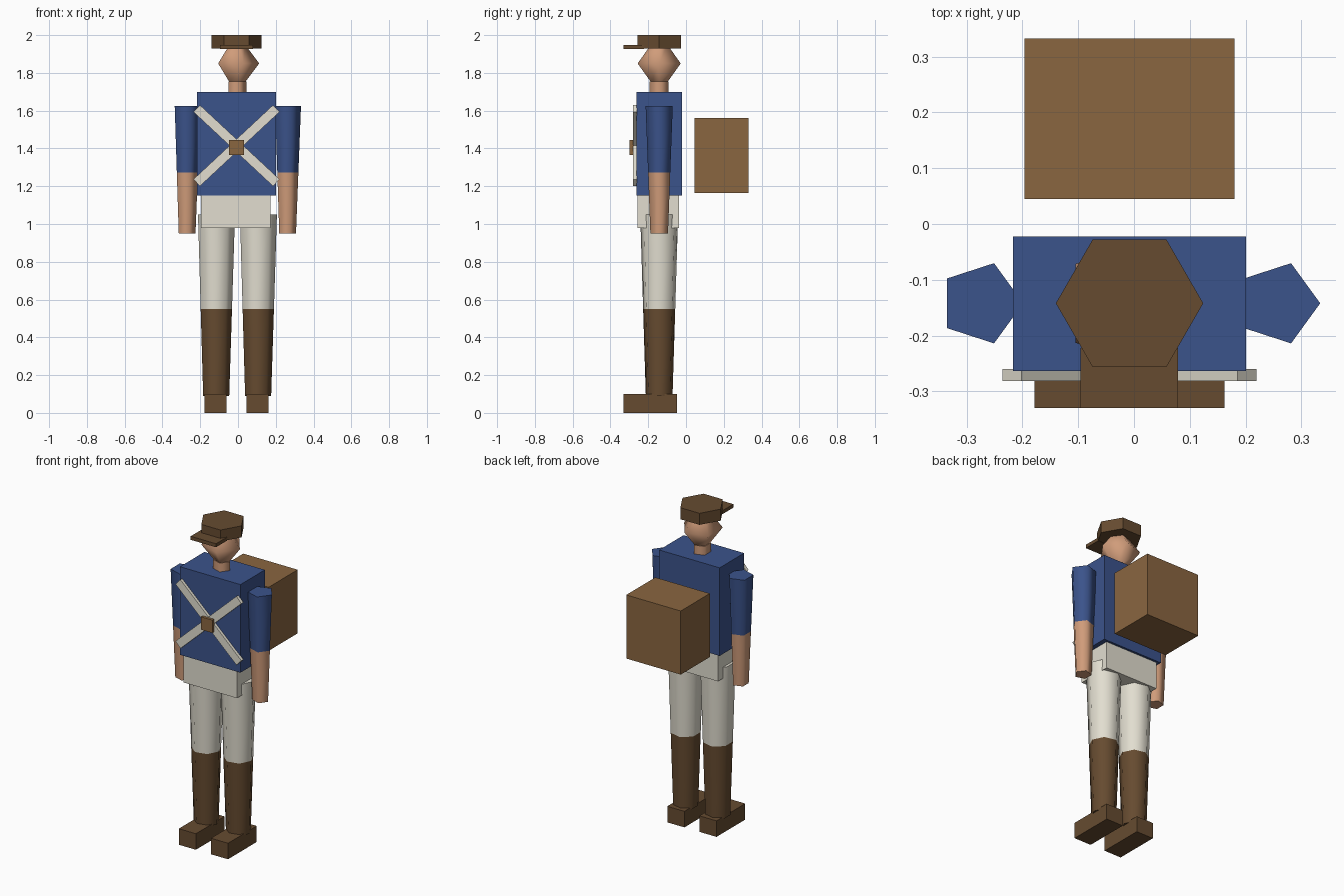
import bpy
import bmesh
from math import cos, sin, tau, radians
from mathutils import Matrix, Vector

cube = bpy.data.objects.get("Cube")
if cube:
    bpy.data.objects.remove(cube, do_unlink=True)

CX, CY = -0.008, -0.142  # axis of the standing figure


def material(name, rgb):
    """Flat colour from 0-255 display values."""
    linear = [((c / 255 + 0.055) / 1.055) ** 2.4 for c in rgb] + [1.0]
    mat = bpy.data.materials.new(name)
    mat.use_nodes = True
    mat.diffuse_color = linear
    bsdf = next(n for n in mat.node_tree.nodes if n.type == 'BSDF_PRINCIPLED')
    bsdf.inputs["Base Color"].default_value = linear
    bsdf.inputs["Roughness"].default_value = 0.9
    return mat


BLUE = material("blue cloth", (59, 83, 139))
CREAM = material("cream cloth", (226, 222, 208))
DARK = material("dark brown leather", (102, 75, 48))
TAN = material("tan leather", (138, 102, 64))
SKIN = material("skin", (208, 156, 122))


def finish(name, bm, mats):
    bmesh.ops.recalc_face_normals(bm, faces=bm.faces)
    mesh = bpy.data.meshes.new(name)
    bm.to_mesh(mesh)
    bm.free()
    for mat in mats:
        mesh.materials.append(mat)
    obj = bpy.data.objects.new(name, mesh)
    bpy.context.collection.objects.link(obj)
    return obj


def box(name, mat, x, y, z, tilt=0):
    """Box from (low, high) ranges, optionally tilted about its y axis."""
    bm = bmesh.new()
    bmesh.ops.create_cube(bm, size=1)
    size = Vector((x[1] - x[0], y[1] - y[0], z[1] - z[0]))
    bmesh.ops.scale(bm, vec=size, verts=bm.verts)
    bm.transform(Matrix.Rotation(radians(tilt), 4, 'Y'))
    centre = Vector((sum(x), sum(y), sum(z))) / 2
    bmesh.ops.translate(bm, vec=centre, verts=bm.verts)
    return finish(name, bm, [mat])


def lathe(name, mats, x, sides, profile, split=None, smooth=True):
    """Stack of polygon rings (radius, z); faces below split use mats[1]."""
    bm = bmesh.new()
    rings = [[bm.verts.new((x + r * cos(tau * i / sides),
                            CY + r * sin(tau * i / sides), z))
              for i in range(sides)] for r, z in profile]
    for low, high in zip(rings, rings[1:]):
        for i in range(sides):
            j = (i + 1) % sides
            bm.faces.new((low[i], low[j], high[j], high[i])).smooth = smooth
    bm.faces.new(rings[0])
    bm.faces.new(rings[-1])
    if split is not None:
        for face in bm.faces:
            if face.calc_center_median().z < split:
                face.material_index = 1
    return finish(name, bm, mats)


# Limbs: sleeves turn to bare arms, trousers turn to boots
for side, s in (("left", 1), ("right", -1)):
    lathe(side + "_arm", [BLUE, SKIN], CX + s * 0.266, 5,
          [(0.049, 0.95), (0.0617, 1.273), (0.0755, 1.625)], split=1.273)
    leg_x = CX + s * 0.111
    lathe(side + "_leg", [CREAM, DARK], leg_x, 7,
          [(0.0725, 0.09), (0.0872, 0.55), (0.103, 1.05)], split=0.55)
    box(side + "_foot", DARK, (leg_x - 0.059, leg_x + 0.059),
        (-0.33, -0.047), (0, 0.1))
    # Crossed chest straps
    box(side + "_shoulder_strap", CREAM, (CX - 0.288, CX + 0.288),
        (-0.281, -0.26), (1.39, 1.44), tilt=-s * 43)

# Trunk
box("torso", BLUE, (CX - 0.209, CX + 0.209), (-0.263, -0.022), (1.15, 1.70))
box("hips", CREAM, (CX - 0.188, CX + 0.18), (-0.256, -0.036), (0.98, 1.15))
box("strap_buckle", TAN, (CX - 0.039, CX + 0.039), (-0.298, -0.275), (1.366, 1.446))

# Head and cap
lathe("neck", [SKIN], CX, 5, [(0.053, 1.69), (0.053, 1.755)])
lathe("head", [SKIN], CX, 5, [(0.045, 1.75), (0.12, 1.85), (0.045, 1.95)])
lathe("cap_crown", [DARK], CX, 6, [(0.132, 1.928), (0.132, 2.0)], smooth=False)
box("cap_visor", DARK, (CX - 0.088, CX + 0.087), (-0.33, -0.222), (1.926, 1.948))

# Pack behind the back
box("backpack", TAN, (CX - 0.188, CX + 0.188), (0.045, 0.332), (1.163, 1.56))
